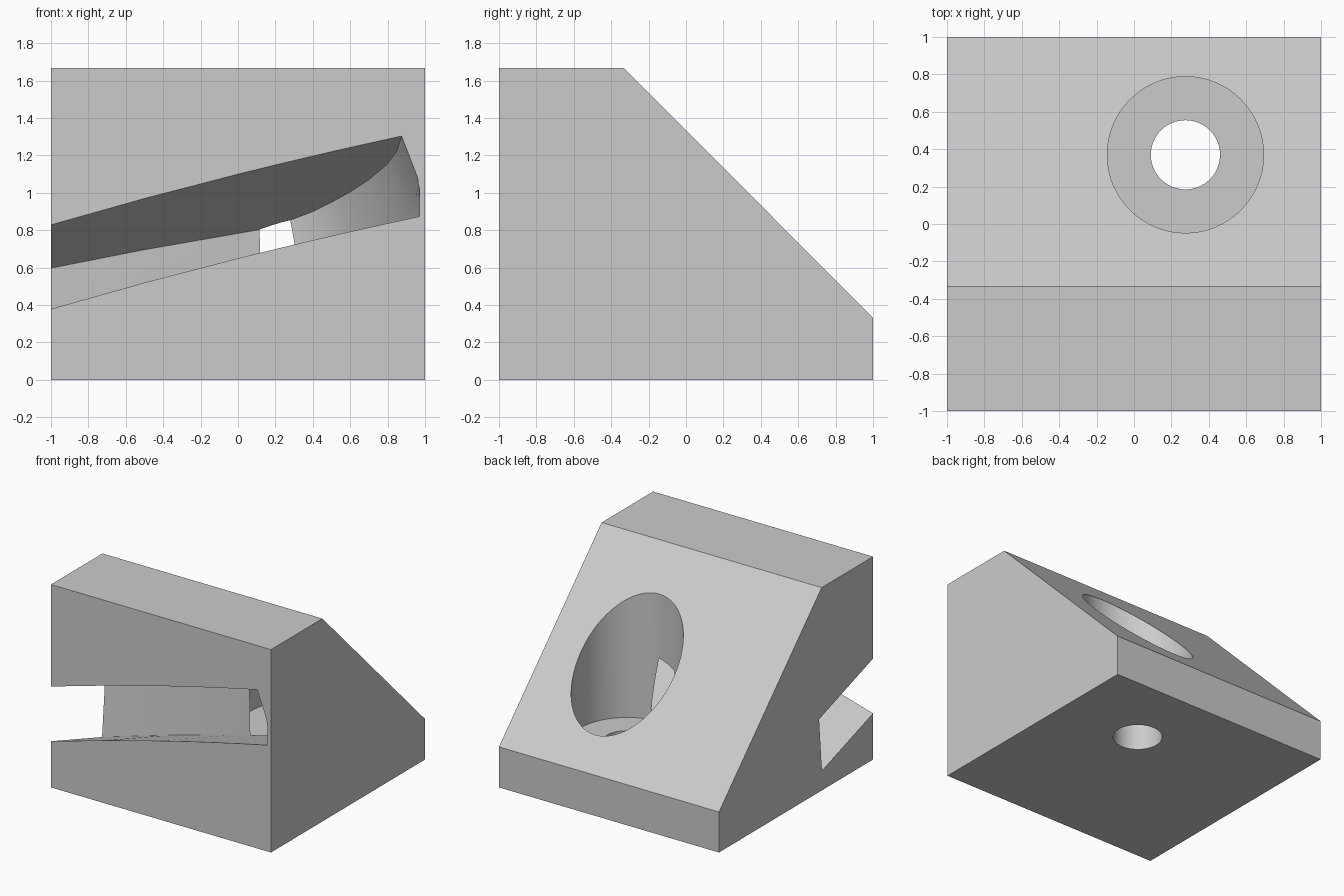
import bpy, bmesh, math

cube = bpy.data.objects.get("Cube")
if cube:
    bpy.data.objects.remove(cube, do_unlink=True)

grey = bpy.data.materials.new("plain_grey")
grey.use_nodes = True
grey.diffuse_color = (0.6, 0.6, 0.6, 1)
grey.node_tree.nodes["Principled BSDF"].inputs["Base Color"].default_value = (0.6, 0.6, 0.6, 1)


def loft(name, sections):
    """Skin closed sections that run counter-clockwise about the loft direction."""
    bm = bmesh.new()
    rings = [[bm.verts.new(p) for p in s] for s in sections]
    n = len(rings[0])
    for a, b in zip(rings, rings[1:]):
        for i in range(n):
            j = (i + 1) % n
            bm.faces.new((a[i], a[j], b[j], b[i]))
    bm.faces.new(rings[0][::-1])
    bm.faces.new(rings[-1])
    bmesh.ops.remove_doubles(bm, verts=bm.verts, dist=1e-5)
    bm.normal_update()
    mesh = bpy.data.meshes.new(name)
    bm.to_mesh(mesh)
    bm.free()
    mesh.materials.append(grey)
    obj = bpy.data.objects.new(name, mesh)
    bpy.context.collection.objects.link(obj)
    return obj


def ring(radius, z, sides=64):
    turn = 2 * math.pi / sides
    return [(0.275 + radius * math.cos(i * turn), 0.37 + radius * math.sin(i * turn), z)
            for i in range(sides)]


def clamp(v):
    return max(0.0, min(1.0, v))


# Wedge block: side profile extruded across x
profile = [(-1, 0), (1, 0), (1, 0.333), (-0.333, 1.667), (-1, 1.667)]
block = loft("wedge_block", [[(x, y, z) for y, z in profile] for x in (-1, 1)])

# Stepped vertical bore
bore = loft("bore_cutter", [ring(0.185, -0.2), ring(0.185, 0.333),
                            ring(0.418, 0.333), ring(0.418, 2)])

# Sloping curved channel: back wall seen in plan, from the open side to the front
wall = [(-1.1, -0.325), (-0.5, -0.17), (0, -0.04), (0.12, -0.015), (0.2, -0.015),
        (0.285, -0.05), (0.4, -0.1), (0.5, -0.18), (0.6, -0.28), (0.7, -0.41),
        (0.8, -0.6), (0.85, -0.78), (0.885, -1.09)]
FRONT = -1.2
LEVELS = 8


def channel_point(x, y, t):
    """Point at fraction t from the ceiling (0) down to the floor (1)."""
    return (x, y, 1.10 + 0.25 * x - 0.02 * x * x - 0.33 * (y + 1) - 0.45 * t)


def channel_section(x, y):
    def lean(t):
        return min(x + 0.16 * t * clamp(2 * x), 0.97), y - 0.04 * t * clamp(-x)
    steps = [i / LEVELS for i in range(LEVELS + 1)]
    front = [channel_point(lean(t)[0], FRONT, t) for t in steps]
    back = [channel_point(*lean(t), t) for t in reversed(steps)]
    return front + back


channel = loft("channel_cutter", [channel_section(x, y) for x, y in wall])

# Cut the block, then drop the cutters
bpy.context.view_layer.objects.active = block
block.select_set(True)
for cutter in (bore, channel):
    mod = block.modifiers.new("cut", "BOOLEAN")
    mod.operation = "DIFFERENCE"
    mod.solver = "MANIFOLD"
    mod.object = cutter
    bpy.ops.object.modifier_apply(modifier=mod.name)
    bpy.data.objects.remove(cutter, do_unlink=True)

bpy.ops.object.shade_smooth_by_angle(angle=math.radians(30))
